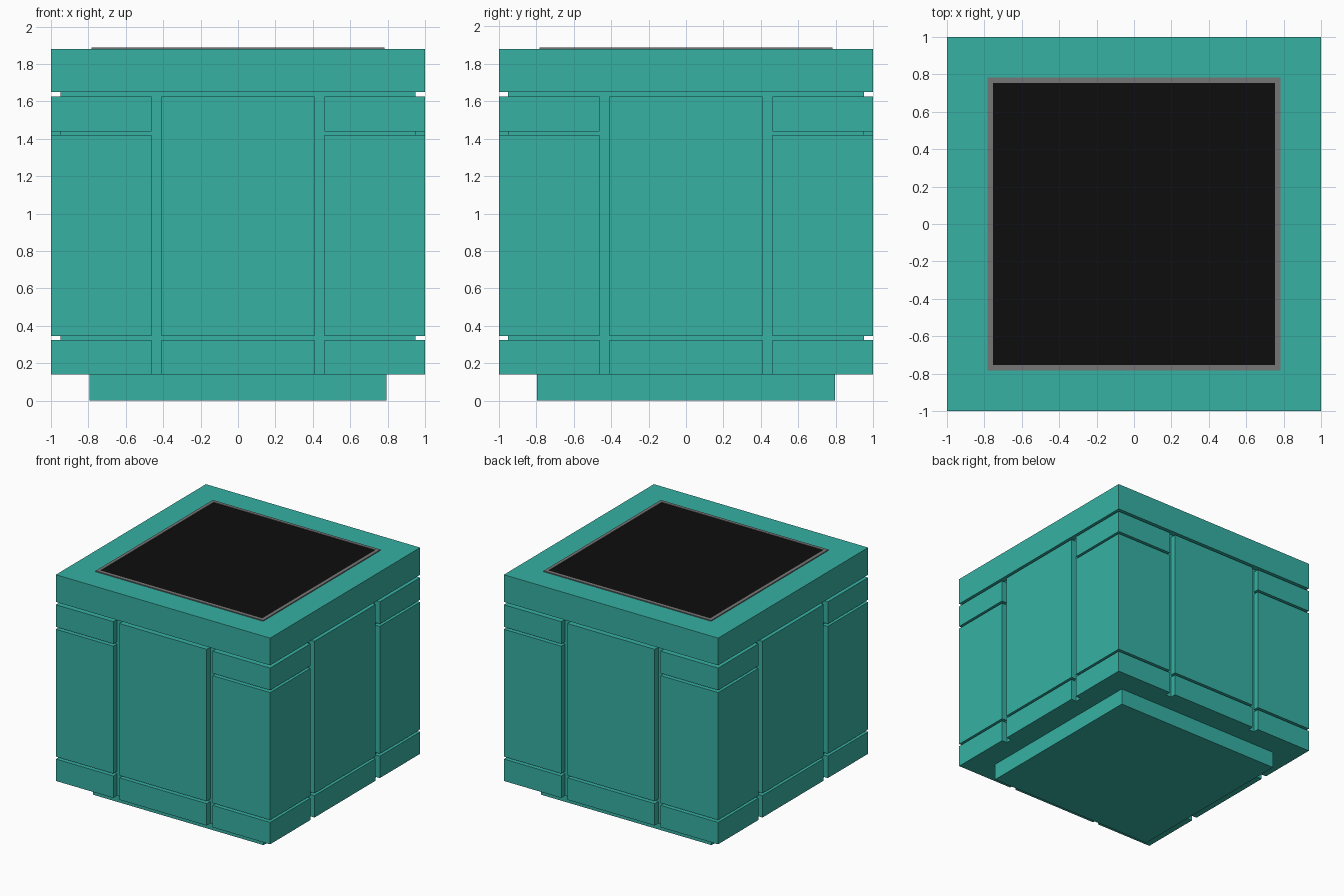
import bpy, bmesh

if "Cube" in bpy.data.objects:
    bpy.data.objects.remove(bpy.data.objects["Cube"])

def material(name, rgb):
    m = bpy.data.materials.new(name)
    m.diffuse_color = (*rgb, 1)
    m.use_nodes = True
    m.node_tree.nodes["Principled BSDF"].inputs["Base Color"].default_value = m.diffuse_color
    return m

TEAL = material("teal", (0.037, 0.44, 0.37))
GREY = material("liner_grey", (0.18, 0.18, 0.18))
BLACK = material("soil_black", (0.004, 0.004, 0.004))

def prism(name, outline, z0, z1, mat):
    """Extrude a flat outline from z0 to z1."""
    bm = bmesh.new()
    face = bm.faces.new([bm.verts.new((x, y, z0)) for x, y in outline])
    ext = bmesh.ops.extrude_face_region(bm, geom=[face])
    for v in ext["geom"]:
        if isinstance(v, bmesh.types.BMVert):
            v.co.z = z1
    bmesh.ops.recalc_face_normals(bm, faces=bm.faces)
    me = bpy.data.meshes.new(name)
    bm.to_mesh(me)
    bm.free()
    me.materials.append(mat)
    ob = bpy.data.objects.new(name, me)
    bpy.context.collection.objects.link(ob)
    return ob

def rect(x0, y0, x1, y1):
    return [(x0, y0), (x1, y0), (x1, y1), (x0, y1)]

def turn(pts, k):
    for _ in range(k):
        pts = [(-y, x) for x, y in pts]
    return pts

def square_frame(name, outer, inner, z0, z1, mat):
    """Square ring with a through opening."""
    bm = bmesh.new()
    rings = []
    for r, z in ((outer, z0), (outer, z1), (inner, z1), (inner, z0)):
        rings.append([bm.verts.new((x, y, z)) for x, y in rect(-r, -r, r, r)])
    for i in range(4):
        a, b = rings[i], rings[(i + 1) % 4]
        for j in range(4):
            k = (j + 1) % 4
            bm.faces.new((a[j], a[k], b[k], b[j]))
    bmesh.ops.recalc_face_normals(bm, faces=bm.faces)
    me = bpy.data.meshes.new(name)
    bm.to_mesh(me)
    bm.free()
    me.materials.append(mat)
    ob = bpy.data.objects.new(name, me)
    bpy.context.collection.objects.link(ob)

CORE = 0.95

# Plinth and inner body
prism("plinth", rect(-0.795, -0.795, 0.795, 0.795), 0, 0.14, TEAL)
prism("inner_body", rect(-CORE, -CORE, CORE, CORE), 0.14, 1.65, TEAL)

# Cladding: L-shaped corner blocks and flat centre panels on all four sides
corner = [(0.463, -1), (1, -1), (1, -0.463), (CORE, -0.463), (CORE, -CORE), (0.463, -CORE)]
centre = rect(-0.408, -1, 0.408, -CORE)
for k, side in enumerate(("front", "right", "back", "left")):
    for part, z0, z1 in (("lower", 0.14, 0.325), ("middle", 0.345, 1.42), ("upper", 1.44, 1.627)):
        prism(f"{side}_corner_{part}_block", turn(corner, k), z0, z1, TEAL)
    for part, z0, z1 in (("lower", 0.14, 0.325), ("main", 0.345, 1.627)):
        prism(f"{side}_centre_{part}_panel", turn(centre, k), z0, z1, TEAL)

# Top rim, grey liner and soil
square_frame("top_rim", 1, 0.78, 1.65, 1.88, TEAL)
square_frame("liner", 0.782, 0.755, 1.65, 1.888, GREY)
prism("soil", rect(-0.755, -0.755, 0.755, 0.755), 1.65, 1.884, BLACK)
